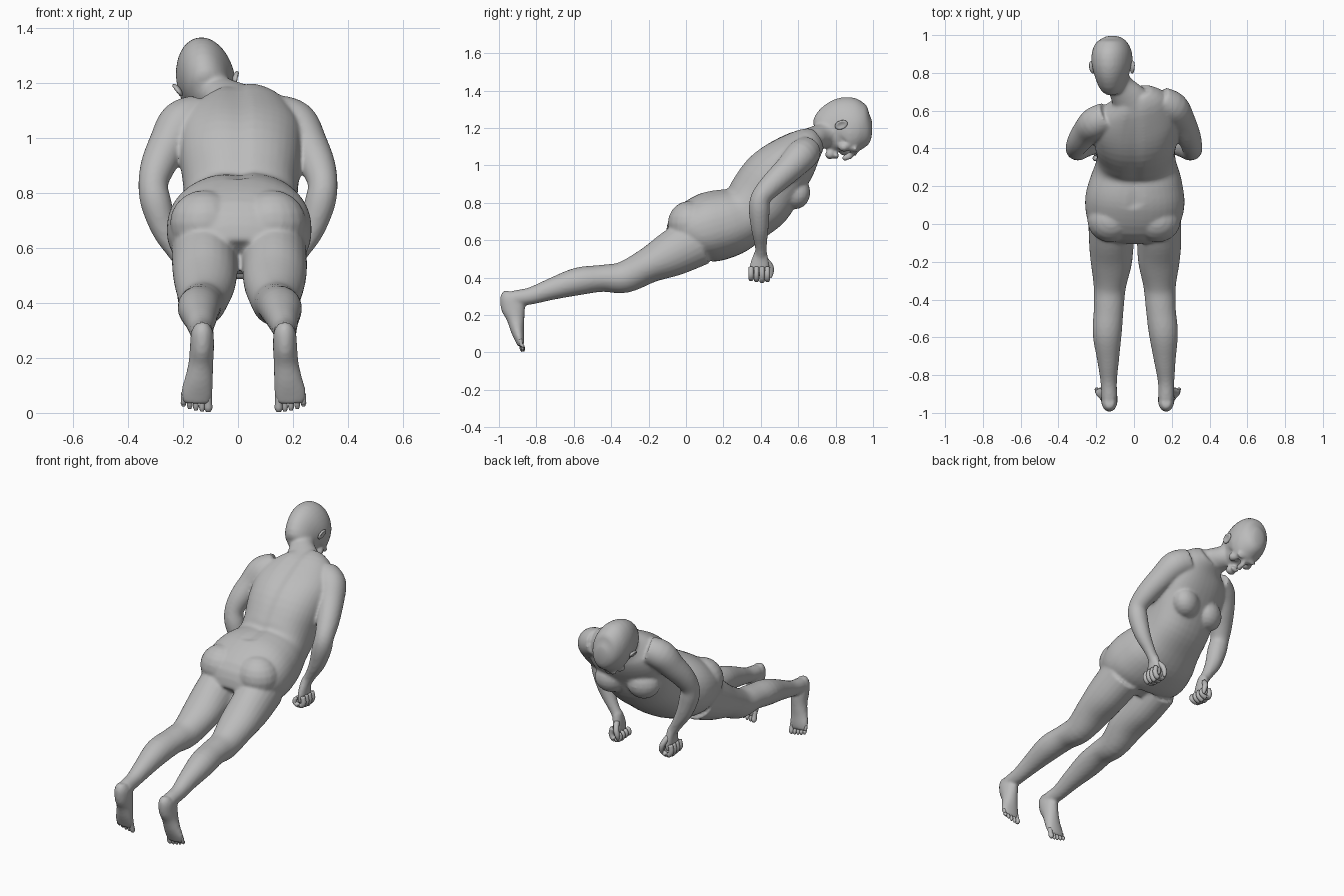
import bpy, bmesh, math
from mathutils import Vector, Matrix

skin = bpy.data.materials.new("grey_skin")
skin.diffuse_color = (0.5, 0.5, 0.5, 1)


def finish(bm, name):
    bmesh.ops.recalc_face_normals(bm, faces=bm.faces)
    for f in bm.faces:
        f.smooth = True
    me = bpy.data.meshes.new(name)
    bm.to_mesh(me)
    bm.free()
    me.materials.append(skin)
    ob = bpy.data.objects.new(name, me)
    bpy.context.collection.objects.link(ob)
    return ob


def spline(rows, n):
    """Catmull-Rom interpolation through rows of numbers."""
    out = []
    for i in range(len(rows) - 1):
        p = [rows[max(0, min(len(rows) - 1, i + k))] for k in (-1, 0, 1, 2)]
        for s in range(n):
            t = s / n
            out.append([0.5 * (2 * b + (c - a) * t + (2 * a - 5 * b + 4 * c - d) * t * t
                               + (3 * b - a - 3 * c + d) * t ** 3) for a, b, c, d in zip(*p)])
    return out + [list(rows[-1])]


def loft(bm, rows, segs=24, n=4, power=1.0):
    """Skin through stations (x, y, z, half width, half depth)."""
    rows = spline(rows, n)
    pts = [Vector(r[:3]) for r in rows]
    rings = []
    for i, r in enumerate(rows):
        t = (pts[min(i + 1, len(pts) - 1)] - pts[max(i - 1, 0)]).normalized()
        u = Vector((1, 0, 0))
        u = (u - t * t.dot(u)).normalized()
        v = t.cross(u)
        ring = []
        for k in range(segs):
            a = 2 * math.pi * k / segs
            c, s = math.cos(a), math.sin(a)
            c, s = (math.copysign(abs(q) ** power, q) for q in (c, s))
            ring.append(bm.verts.new(pts[i] + u * c * r[3] + v * s * r[4]))
        rings.append(ring)
    for a, b in zip(rings, rings[1:]):
        for k in range(segs):
            bm.faces.new((a[k], a[(k + 1) % segs], b[(k + 1) % segs], b[k]))
    bm.faces.new(rings[0][::-1])
    bm.faces.new(rings[-1])
    return [v for ring in rings for v in ring]


def ball(bm, loc, size, rot=None, segs=20):
    m = Matrix.Translation(loc) @ (rot or Matrix()) @ Matrix.Diagonal((*size, 1))
    return bmesh.ops.create_uvsphere(bm, u_segments=segs, v_segments=segs // 2, radius=1, matrix=m)["verts"]


bm = bmesh.new()

# torso: pelvis to collar, with spine furrow and a slight twist of the shoulders
torso = loft(bm, [(0, -.03, .565, .20, .10), (0, .035, .635, .25, .16), (.005, .13, .67, .263, .188),
                  (.01, .235, .70, .242, .183), (.01, .32, .745, .212, .165), (.01, .39, .815, .208, .178),
                  (.01, .465, .93, .222, .172), (.01, .555, 1.025, .222, .145),
                  (.01, .63, 1.10, .17, .105), (0, .69, 1.14, .09, .07)], segs=40, power=.88)
torso += [v for s in (-1, 1) for v in ball(bm, (s * .098, .565, .855), (.092, .082, .09))]
for v in torso:
    w = max(0, min(1, (v.co.y - .3) / .3))
    if v.co.z > .6 + .8 * v.co.y and abs(v.co.x) < .05 and v.co.y > .1:
        v.co.z -= .014 * (1 - abs(v.co.x) / .05)
    v.co.y += .17 * v.co.x * w

for s in (-1, 1):
    # buttocks
    ball(bm, (s * .122, .02, .69), (.126, .118, .12))

    # legs: side offset, drift, y, z, half width, half depth
    leg = [(.125, .003, .06, .60, .12, .14), (.127, .006, -.08, .525, .118, .122), (.126, .006, -.2, .465, .110, .095),
           (.132, .004, -.33, .402, .086, .085), (.138, .004, -.45, .396, .079, .072),
           (.149, .007, -.58, .379, .077, .074), (.150, .013, -.72, .338, .058, .058),
           (.152, .018, -.83, .302, .044, .046), (.150, .02, -.92, .288, .042, .043)]
    loft(bm, [(s * a + d, y, z, w, h) for a, d, y, z, w, h in leg])

    # feet: heel to ball, standing on the toes
    foot = [(.150, -.940, .325, .022, .030), (.150, -.943, .295, .040, .052), (.151, -.925, .24, .044, .064),
            (.155, -.911, .18, .045, .048), (.162, -.902, .12, .052, .036), (.170, -.890, .07, .058, .026),
            (.172, -.883, .035, .050, .017)]
    loft(bm, [(s * a + .02, y, z, w, h) for a, y, z, w, h in foot])

    # arms
    arm = [(.14, .61, 1.08, .078), (.205, .575, 1.05, .085), (.25, .52, .98, .074), (.29, .45, .90, .064),
           (.308, .402, .83, .054), (.297, .392, .76, .056), (.265, .395, .66, .046),
           (.215, .40, .57, .032), (.185, .40, .52, .031)]
    loft(bm, [(s * x, y + s * .04 * max(0, min(1, (z - .83) / .22)), z, r, r) for x, y, z, r in arm])

    # palms
    loft(bm, [(s * .19, .40, .54, .028, .032), (s * .182, .397, .50, .027, .045),
              (s * .178, .392, .45, .025, .055), (s * .178, .390, .41, .02, .052)])

# neck
loft(bm, [(.015, .60, 1.10, .12, .08), (-.03, .67, 1.135, .095, .068), (-.075, .735, 1.16, .07, .068),
          (-.11, .81, 1.19, .065, .075)])

# head: jaw to crown, then face features, rolled to one side
head = loft(bm, [(0, .735, 1.11, .04, .055), (0, .765, 1.145, .072, .105), (0, .80, 1.185, .09, .145),
                 (0, .86, 1.208, .106, .16), (0, .92, 1.205, .101, .142), (0, .965, 1.20, .077, .105),
                 (0, .99, 1.20, .04, .055), (0, .996, 1.20, .01, .012)], segs=32)
head += ball(bm, (0, .77, 1.055), (.032, .026, .026))                              # chin
head += ball(bm, (0, .805, 1.047), (.028, .014, .016))                             # lips
head += ball(bm, (0, .872, 1.047), (.014, .034, .02), Matrix.Rotation(.5, 4, 'X'))  # nose bridge
head += ball(bm, (0, .85, 1.037), (.019, .015, .018))                              # nose tip
for s in (-1, 1):
    head += ball(bm, (s * .038, .905, 1.075), (.032, .012, .018))                   # brows
    head += ball(bm, (s * .05, .845, 1.085), (.03, .03, .025))                      # cheeks
roll = Matrix.Translation((-.115, 0, 1.2)) @ Matrix.Rotation(-.2, 4, 'Y') @ Matrix.Translation((0, 0, -1.2))
bmesh.ops.transform(bm, matrix=roll, verts=head)

# fuse everything into one skin
body = finish(bm, "body")
fuse = body.modifiers.new("fuse", 'REMESH')
fuse.mode, fuse.voxel_size, fuse.use_smooth_shade = 'VOXEL', .009, True
soft = body.modifiers.new("soften", 'SMOOTH')
soft.factor, soft.iterations = .5, 5

for s, side in ((-1, "left"), (1, "right")):
    # toes
    bm = bmesh.new()
    for i in range(5):
        r = .0135 if i == 0 else .0095
        x = s * (.128 + .0225 * i) + .02
        tip = .004 + .0012 * i * i
        loft(bm, [(x, -.887, .07, r, r), (x, -.880, .04, r, r), (x, -.874, tip + .013, r * 1.1, r * 1.1),
                  (x, -.872, tip, r * .6, r * .6)], segs=10, n=3)
    finish(bm, side + "_toes")

    # curled fingers and thumb
    bm = bmesh.new()
    for i in range(4):
        y, d = .348 + .029 * i, .005 * abs(i - 2)
        path = [(.198, .455, .014), (.205, .42, .015), (.192, .388 + d, .015), (.165, .386 + d, .014),
                (.145, .405, .013), (.148, .428, .012), (.16, .435, .006)]
        loft(bm, [(s * x, y, z, r, r) for x, z, r in path], segs=10, n=3)
    loft(bm, [(s * .175, .425, .495, .016, .016), (s * .16, .452, .46, .016, .016),
              (s * .15, .455, .425, .014, .014), (s * .15, .45, .40, .007, .007)], segs=10, n=3)
    finish(bm, side + "_fingers")

    # ears: flared rim with a recessed bowl
    bm = bmesh.new()
    ring = ball(bm, (0, 0, 0), (.012, .036, .024))
    for v in ring:
        d = math.hypot(v.co.y / .036, v.co.z / .024)
        if v.co.x * s > 0 and d < .75:
            v.co.x -= s * .012 * (1 - d)
    place = roll @ Matrix.Translation((s * .108, .83, 1.195)) @ Matrix.Rotation(s * .45, 4, 'Y') \
        @ Matrix.Rotation(.4, 4, 'X')
    bmesh.ops.transform(bm, matrix=place, verts=bm.verts)
    finish(bm, side + "_ear")
